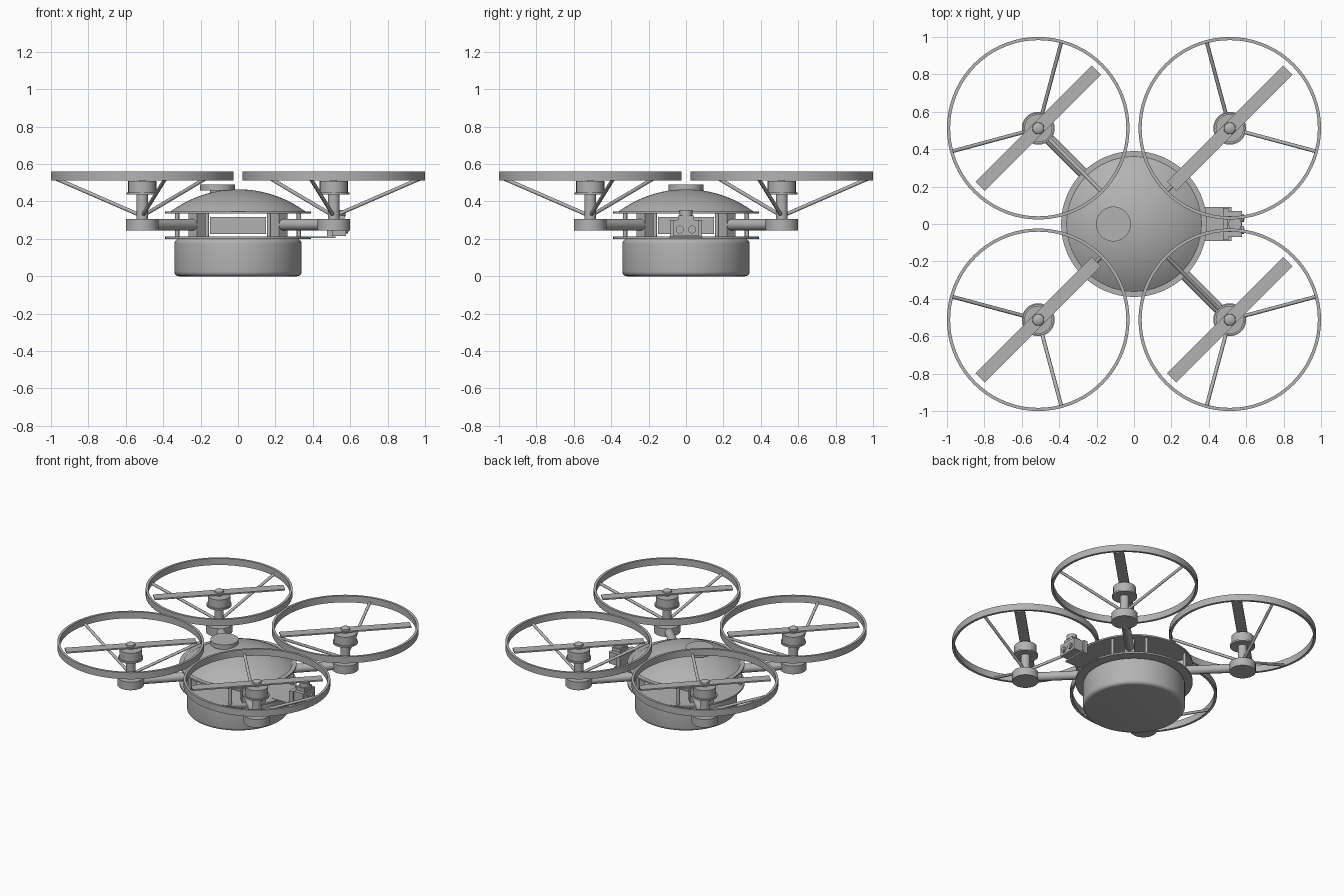
import bpy, bmesh, math
from mathutils import Vector, Matrix

if "Cube" in bpy.data.objects:
    bpy.data.objects.remove(bpy.data.objects["Cube"], do_unlink=True)

grey = bpy.data.materials.new("plain grey")
grey.use_nodes = True
tone = (0.45, 0.45, 0.45, 1)
grey.diffuse_color = tone
grey.node_tree.nodes["Principled BSDF"].inputs["Base Color"].default_value = tone


def finish(name, bm, angle=35):
    bmesh.ops.recalc_face_normals(bm, faces=bm.faces)
    mesh = bpy.data.meshes.new(name)
    bm.to_mesh(mesh)
    bm.free()
    mesh.materials.append(grey)
    ob = bpy.data.objects.new(name, mesh)
    bpy.context.collection.objects.link(ob)
    bpy.ops.object.select_all(action='DESELECT')
    ob.select_set(True)
    bpy.context.view_layer.objects.active = ob
    bpy.ops.object.shade_smooth_by_angle(angle=math.radians(angle))
    return ob


def lathe(name, profile, x=0, y=0, steps=48, closed=False):
    """Spin a (radius, height) profile around a vertical axis at x, y."""
    bm = bmesh.new()
    pts = [bm.verts.new((r, 0, z)) for r, z in profile]
    edges = [bm.edges.new(p) for p in zip(pts, pts[1:])]
    if closed:
        edges.append(bm.edges.new((pts[-1], pts[0])))
    bmesh.ops.spin(bm, geom=pts + edges, cent=(0, 0, 0), axis=(0, 0, 1),
                   angle=math.tau, steps=steps, use_duplicate=False)
    bmesh.ops.remove_doubles(bm, verts=bm.verts, dist=0.0002)
    bmesh.ops.translate(bm, verts=bm.verts, vec=(x, y, 0))
    return finish(name, bm)


def disc(name, radius, low, high, x=0, y=0, steps=48):
    return lathe(name, [(0, low), (radius, low), (radius, high), (0, high)], x, y, steps)


def rod(name, a, b, radius, sides=16):
    a, b = Vector(a), Vector(b)
    turn = (b - a).to_track_quat('Z', 'Y').to_matrix().to_4x4()
    bm = bmesh.new()
    bmesh.ops.create_cone(bm, cap_ends=True, segments=sides, radius1=radius,
                          radius2=radius, depth=(b - a).length,
                          matrix=Matrix.Translation((a + b) / 2) @ turn)
    return finish(name, bm)


def box(name, centre, size, turn=0):
    bm = bmesh.new()
    bmesh.ops.create_cube(bm, size=1, matrix=Matrix.Translation(centre)
                          @ Matrix.Rotation(turn, 4, 'Z') @ Matrix.Diagonal((*size, 1)))
    return finish(name, bm)


# Rounded lower pod
R, H, B = 0.34, 0.2, 0.025
corner = [i * math.pi / 10 for i in range(6)]
pod = [(0, 0)]
pod += [(R - B + B * math.sin(a), B - B * math.cos(a)) for a in corner]
pod += [(R - B + B * math.cos(a), H - B + B * math.sin(a)) for a in corner]
lathe("lower_pod", pod + [(0, H)], steps=64)

# Frame plates and electronics
disc("lower_plate", 0.39, 0.2, 0.212, steps=64)
disc("upper_plate", 0.39, 0.335, 0.346, steps=64)
box("electronics_box", (0, 0, 0.272), (0.3, 0.3, 0.09))

# Shallow domed lid
span, rise = 0.362, 0.12
sphere = (span ** 2 + rise ** 2) / (2 * rise)
sweep = math.asin(span / sphere)
lid = [(sphere * math.sin(sweep * i / 12),
        0.345 + rise - sphere * (1 - math.cos(sweep * i / 12))) for i in range(13)]
lathe("domed_lid", lid + [(0, 0.345)], steps=64)

# Antenna puck
disc("antenna_stem", 0.04, 0.42, 0.46, -0.11)
disc("antenna_puck", 0.093, 0.458, 0.492, -0.11)

# Standoffs between the plates
for sx in (-1, 1):
    for sy in (-1, 1):
        for x, y in ((0.165, 0.325), (0.325, 0.165)):
            rod("standoff", (sx * x, sy * y, 0.21), (sx * x, sy * y, 0.337), 0.011, 12)

# Four arms, each with motor, propeller and guard
C, G = 0.512, 0.488
for sx in (-1, 1):
    for sy in (-1, 1):
        x, y = sx * C, sy * C
        inward = math.atan2(-sy, -sx)
        rod("arm", (sx * 0.2, sy * 0.2, 0.275), (x, y, 0.275), 0.03, 24)
        box("arm_clamp", (sx * 0.22, sy * 0.22, 0.274), (0.06, 0.065, 0.124), inward)
        disc("arm_end", 0.088, 0.245, 0.305, x, y)
        disc("mast", 0.031, 0.3, 0.445, x, y, 24)
        lathe("motor", [(0, 0.437), (0.083, 0.437), (0.083, 0.449), (0.075, 0.449),
                        (0.075, 0.51), (0, 0.51)], x, y)
        lathe("propeller_hub", [(0, 0.505), (0.018, 0.505), (0.018, 0.535), (0.032, 0.536),
                                (0.03, 0.546), (0.018, 0.553), (0, 0.556)], x, y, 24)
        box("propeller_blade", (x, y, 0.53), (0.88, 0.07, 0.01), math.pi / 4)
        lathe("guard_ring", [(G, 0.512), (G, 0.56), (G - 0.017, 0.56), (G - 0.017, 0.512)],
              x, y, 72, closed=True)
        for k in range(3):
            a = inward + k * math.tau / 3
            dx, dy = math.cos(a), math.sin(a)
            rod("guard_spoke", (x + 0.02 * dx, y + 0.02 * dy, 0.33),
                (x + 0.478 * dx, y + 0.478 * dy, 0.522), 0.01, 12)

# Camera on its shelf at the left side
box("camera_shelf", (0.43, 0, 0.209), (0.18, 0.18, 0.01))
box("camera_bracket", (0.49, 0, 0.256), (0.03, 0.17, 0.09))
box("camera_body", (0.54, 0, 0.258), (0.075, 0.14, 0.085))
box("camera_mount", (0.535, 0, 0.31), (0.07, 0.085, 0.03))
disc("camera_knob", 0.035, 0.32, 0.355, 0.54, 0, 24)
for y in (-0.033, 0.033):
    rod("camera_lens", (0.57, y, 0.25), (0.588, y, 0.25), 0.021, 24)
    rod("lens_glass", (0.58, y, 0.25), (0.591, y, 0.25), 0.012, 24)
